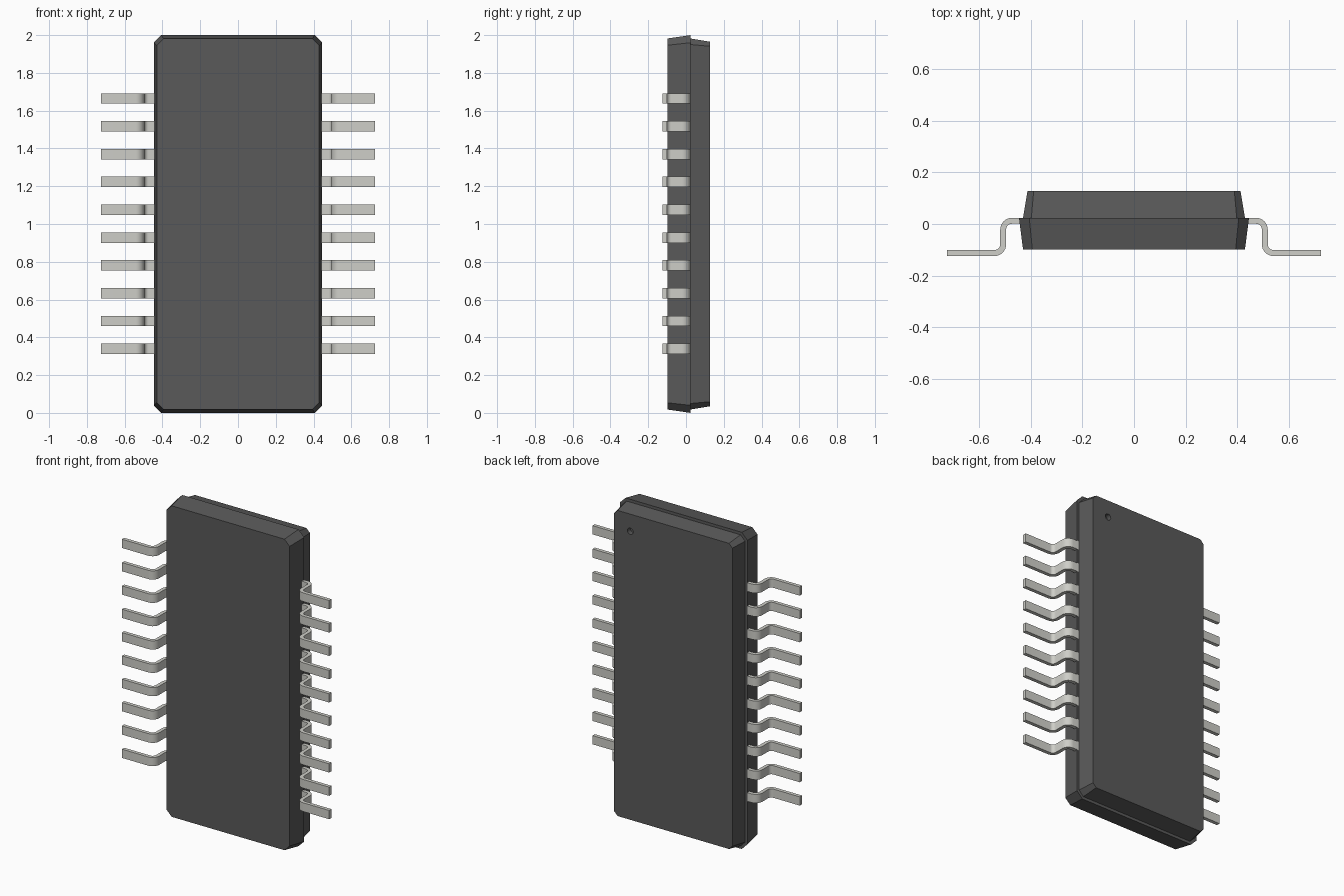
import bpy, bmesh, math

if "Cube" in bpy.data.objects:
    bpy.data.objects.remove(bpy.data.objects["Cube"])


def material(name, rgb):
    m = bpy.data.materials.new(name)
    m.diffuse_color = (*rgb, 1)
    m.use_nodes = True
    m.node_tree.nodes["Principled BSDF"].inputs["Base Color"].default_value = m.diffuse_color
    return m


def add_mesh(name, bm, mat):
    bmesh.ops.recalc_face_normals(bm, faces=bm.faces)
    me = bpy.data.meshes.new(name)
    bm.to_mesh(me)
    bm.free()
    me.materials.append(mat)
    ob = bpy.data.objects.new(name, me)
    bpy.context.collection.objects.link(ob)
    return ob


def loft(name, rings, mat):
    """Closed solid skinned through rings of points."""
    bm = bmesh.new()
    vs = [[bm.verts.new(p) for p in r] for r in rings]
    n = len(vs[0])
    for a, b in zip(vs, vs[1:]):
        for i in range(n):
            bm.faces.new((a[i], a[(i + 1) % n], b[(i + 1) % n], b[i]))
    bm.faces.new(vs[0])
    bm.faces.new(vs[-1][::-1])
    return add_mesh(name, bm, mat)


def octagon(y, hx, hz, c):
    """Corner-cut rectangle facing y, centred at z = 1."""
    quarter = [(hx, hz - c), (hx - c, hz)]
    pts = quarter + [(-x, z) for x, z in quarter[::-1]]
    pts += [(-x, -z) for x, z in pts]
    return [(x, y, 1 + z) for x, z in pts]


plastic = material("dark_plastic", (0.10, 0.10, 0.10))
metal = material("lead_metal", (0.62, 0.62, 0.58))

# Moulded body halves, each tapering away from the parting line
SPLIT = 0.024
loft("body_front_half", [octagon(-0.099, 0.43, 0.982, 0.036),
                         octagon(SPLIT, 0.446, 1.0, 0.04)], plastic)
back = loft("body_back_half", [octagon(SPLIT, 0.43, 0.982, 0.032),
                               octagon(0.127, 0.413, 0.965, 0.024)], plastic)

# Round orientation dimple in the back face
bpy.ops.mesh.primitive_cylinder_add(vertices=24, radius=0.02, depth=0.06,
                                    location=(0.30, 0.127, 1.857),
                                    rotation=(math.pi / 2, 0, 0))
cutter = bpy.context.object
cutter.name = "dimple_cutter"
cutter.hide_render = True
cut = back.modifiers.new("dimple", 'BOOLEAN')
cut.operation = 'DIFFERENCE'
cut.object = cutter
cut.solver = 'EXACT'
bpy.context.view_layer.objects.active = back
bpy.ops.object.modifier_apply(modifier=cut.name)
bpy.data.objects.remove(cutter)

# Gull-wing lead: a flat strip following two quarter bends
T, H, R, STEPS = 0.0115, 0.0275, 0.034, 8
path = [(0.42, 0.0125, 0.0)]                      # x, y, heading angle
for i in range(STEPS + 1):
    a = i / STEPS * math.pi / 2
    path.append((0.473 + R * math.sin(a), -0.0215 + R * math.cos(a), -a))
for i in range(STEPS + 1):
    a = (1 - i / STEPS) * math.pi / 2
    path.append((0.541 - R * math.sin(a), -0.0785 - R * math.cos(a) + 0.0, -a))
path.append((0.724, -0.1125, 0.0))

Z0, PITCH = 0.339, 0.1473
rings = []
for x, y, a in path:
    nx, ny = -math.sin(a) * T, math.cos(a) * T
    rings.append([(x + nx, y + ny, Z0 - H), (x + nx, y + ny, Z0 + H),
                  (x - nx, y - ny, Z0 + H), (x - nx, y - ny, Z0 - H)])
leads = loft("leads", rings, metal)

# Ten leads per side
arr = leads.modifiers.new("row", 'ARRAY')
arr.count = 10
arr.use_relative_offset = False
arr.use_constant_offset = True
arr.constant_offset_displace = (0, 0, PITCH)
mir = leads.modifiers.new("both_sides", 'MIRROR')
mir.use_axis = (True, False, False)

bpy.ops.object.select_all(action='DESELECT')
leads.select_set(True)
bpy.context.view_layer.objects.active = leads
bpy.ops.object.shade_smooth_by_angle(angle=math.radians(30))
